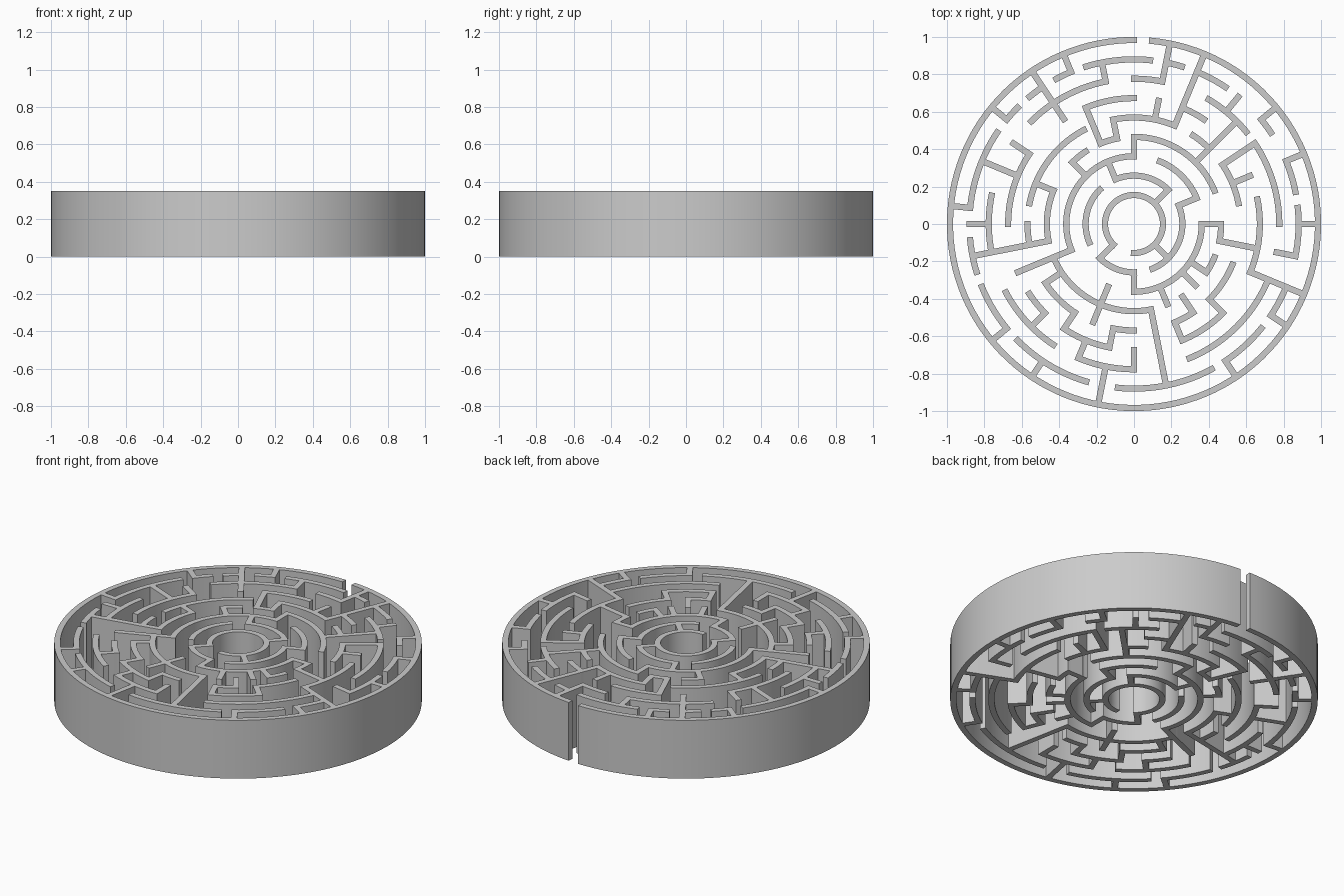
import bpy, bmesh, math

if "Cube" in bpy.data.objects:
    bpy.data.objects.remove(bpy.data.objects["Cube"])

H, T = 0.35, 0.033            # wall height and thickness
UNIT = math.radians(11.25)    # angles counted in 1/32 turns, counter-clockwise from +x


def radius(k):
    return 0.155 + 0.1036 * k


def finish(bm, name):
    bmesh.ops.recalc_face_normals(bm, faces=bm.faces)
    me = bpy.data.meshes.new(name)
    bm.to_mesh(me)
    bm.free()
    ob = bpy.data.objects.new(name, me)
    bpy.context.collection.objects.link(ob)
    bpy.ops.object.select_all(action='DESELECT')
    ob.select_set(True)
    bpy.context.view_layer.objects.active = ob
    bpy.ops.object.shade_smooth_by_angle(angle=math.radians(30))


def sweep(bm, sections):
    """Join four-point wall sections into a closed solid."""
    loops = [[bm.verts.new(p) for p in s] for s in sections]
    for a, b in zip(loops, loops[1:]):
        for i in range(4):
            j = (i + 1) % 4
            bm.faces.new((a[i], a[j], b[j], b[i]))
    bm.faces.new(loops[0])
    bm.faces.new(loops[-1][::-1])


def ring(k, *arcs):
    """Curved walls on ring k, each given as (start, end)."""
    bm = bmesh.new()
    r = radius(k)
    for s, e in arcs:
        a0, a1 = s * UNIT - T / 2 / r, e * UNIT + T / 2 / r
        n = max(3, math.ceil((a1 - a0) / math.radians(3)))
        secs = []
        for i in range(n + 1):
            a = a0 + (a1 - a0) * i / n
            c, d = math.cos(a), math.sin(a)
            secs.append([(q * c, q * d, z) for q, z in
                         ((r - T/2, 0), (r + T/2, 0), (r + T/2, H), (r - T/2, H))])
        sweep(bm, secs)
    finish(bm, f"ring_wall_{k}")


def spokes(k0, k1, *angles):
    """Straight radial walls between rings k0 and k1."""
    bm = bmesh.new()
    for s in angles:
        c, d = math.cos(s * UNIT), math.sin(s * UNIT)
        secs = []
        for q in (radius(k0) - T * 0.45, radius(k1) + T * 0.45):
            secs.append([(q * c - w * d, q * d + w * c, z) for w, z in
                         ((-T/2, 0), (T/2, 0), (T/2, H), (-T/2, H))])
        sweep(bm, secs)
    finish(bm, f"radial_wall_{k0}_{k1}")


# Ring walls from centre to rim
ring(0, (-8, 20))
ring(1, (4, 10), (12, 18), (20, 24), (26, 34))
ring(2, (2, 6), (8, 18), (24, 32))
ring(3, (2, 8), (9, 10), (11, 12), (14, 17), (18, 25), (29, 30), (31, 32))
ring(4, (1, 3), (4, 5), (6, 9), (10.5, 15), (16, 17), (19, 21), (23, 24),
     (26, 27), (28, 30))
ring(5, (-2, 1), (5, 6), (8, 10), (13, 16), (19, 20), (21, 23), (26, 28))
ring(6, (0, 3), (3.5, 5.25), (7, 8), (9, 12), (15, 17), (18.5, 21), (22, 24),
     (26, 30))
ring(7, (-1, -0.5), (1, 2), (3, 3.5), (5, 6), (6.5, 7), (7.5, 9.5), (10, 10.5),
     (11, 11.5), (12, 12.5), (13, 15.5), (16.5, 17.5), (18, 19.5), (20, 22.5),
     (23.5, 26.5), (27, 28.5), (29, 30), (31.5, 32.5))
ring(8, (8, 39.5))            # rim with the entrance gap

# Radial walls
spokes(0, 1, 4, 20, 28)
spokes(1, 2, 2, 10, 24)
spokes(2, 3, 0, 8, 12, 26, 28, 29)
spokes(2, 4, 22)
spokes(2, 5, 18)
spokes(3, 4, 9, 14, 19, 27)
spokes(3, 5, 10, 31)
spokes(3, 6, 4)
spokes(3, 7, 17, 25)
spokes(4, 5, 2, 7, 21, 23, 26, 28)
spokes(4, 6, 3)
spokes(4, 8, 6)
spokes(5, 6, 13, 20, 22, 24)
spokes(5, 7, 14)
spokes(5, 8, 11, 30)
spokes(6, 7, 4.5, 9, 16, 31)
spokes(6, 8, 7, 23)
spokes(7, 8, 0, 2, 3.5, 10, 12.5, 15.5, 19.5, 21, 27, 29)
